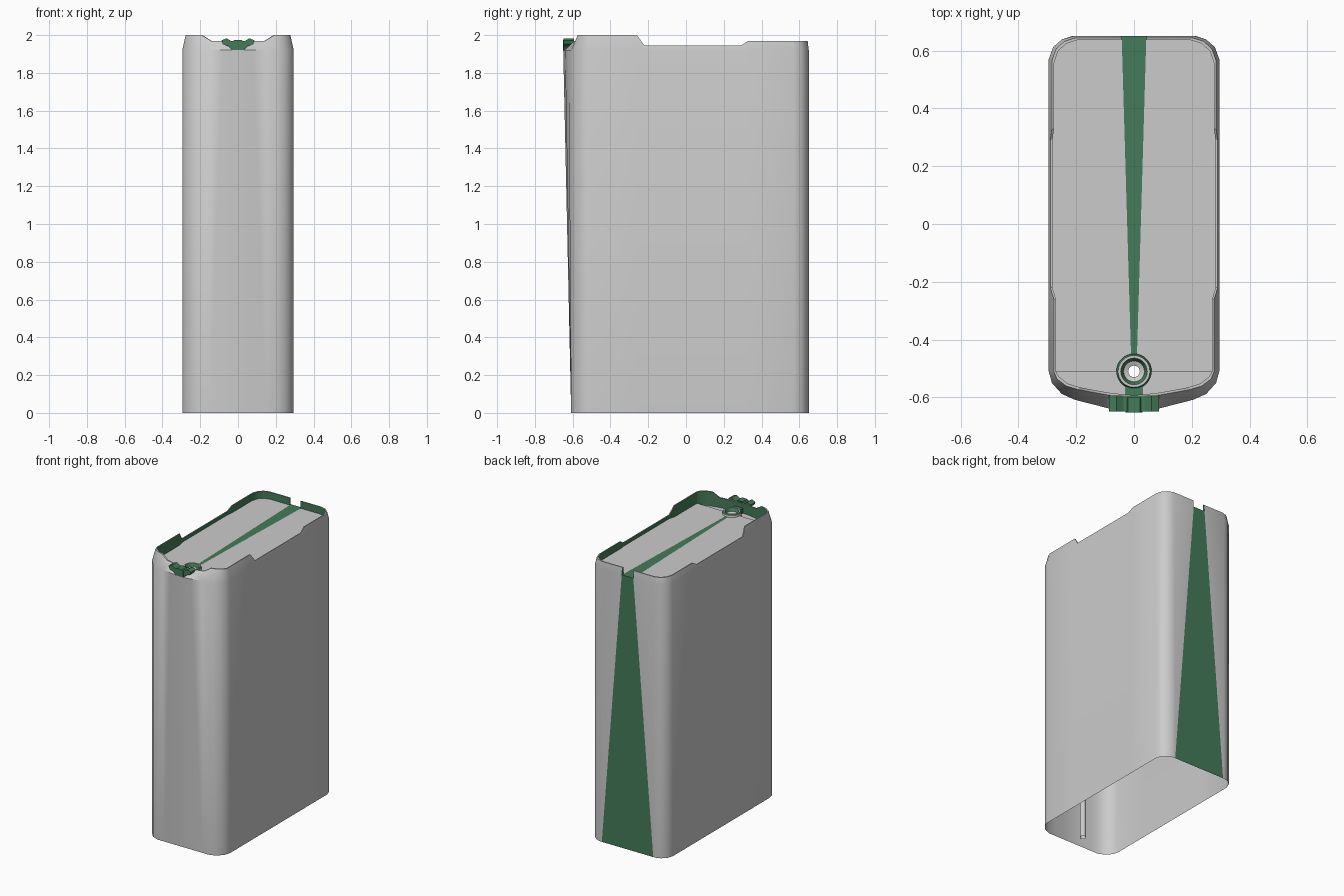
import bpy, bmesh, math

if "Cube" in bpy.data.objects:
    bpy.data.objects.remove(bpy.data.objects["Cube"])

green = bpy.data.materials.new("dark_green")
green.diffuse_color = (0.06, 0.2, 0.1, 1)
green.use_nodes = True
green.node_tree.nodes["Principled BSDF"].inputs["Base Color"].default_value = green.diffuse_color
grey = bpy.data.materials.new("plain_grey")
FLOOR, RECESS, HOLE_Y, RING_R = 1.92, 1.9, -0.51, 0.06


def finish(name, bm, mats, smooth=True, mirror=False):
    bmesh.ops.remove_doubles(bm, verts=bm.verts, dist=1e-5)
    bmesh.ops.recalc_face_normals(bm, faces=bm.faces)
    me = bpy.data.meshes.new(name)
    bm.to_mesh(me)
    bm.free()
    ob = bpy.data.objects.new(name, me)
    bpy.context.collection.objects.link(ob)
    for m in mats:
        me.materials.append(m)
    if mirror:
        ob.modifiers.new("mirror", 'MIRROR').use_clip = True
    if smooth:
        bpy.ops.object.select_all(action='DESELECT')
        bpy.context.view_layer.objects.active = ob
        ob.select_set(True)
        bpy.ops.object.shade_smooth_by_angle(angle=math.radians(32))
    return ob


def face(bm, pts, mat=0):
    f = bm.faces.new([bm.verts.new(p) for p in pts])
    f.material_index = mat


def strip(bm, a, b, mat=0):
    for i in range(len(a) - 1):
        face(bm, [a[i], a[i + 1], b[i + 1], b[i]], mat)


# half outline at shoulder height with rim height: back gap round to front centre
outline = [(.045, .65, 1.97), (.21, .65, 1.97), (.25, .638, 1.97), (.28, .612, 1.97),
           (.295, .57, 1.97), (.295, .33, 1.97), (.295, .29, 1.945), (.295, -.22, 1.945),
           (.295, -.26, 2), (.295, HOLE_Y, 2), (.284, -.55, 2), (.25, -.588, 2),
           (.205, -.608, 2), (.15, -.622, 1.97), (.08, -.64, 1.967), (0, -.65, 1.967)]
SPLIT = 9
bottom, shoulder, rim, lip, inner = [], [], [], [], []
for i, (x, y, z) in enumerate(outline):
    t = (z - FLOOR) / 0.08
    bottom.append((.2 if i == 0 else x, max(y, -.608), 0))
    shoulder.append((x, y, FLOOR))
    rx = x * (1 - .06 * t)
    ry = y + .05 * max(0, (HOLE_Y - y) / .14) - (.006 if y > .5 else 0)
    rim.append((rx, ry, z))
    lx = rx * .975
    ly = ry + (.008 if y < HOLE_Y else -.008 if y > .5 else 0)
    lip.append((lx, ly, z))
    inner.append((lx, ly, FLOOR if i <= SPLIT else RECESS))
bottom[1] = (.215, .65, 0)

bm = bmesh.new()
# outer wall, rim, inner wall
strip(bm, bottom, shoulder)
strip(bm, shoulder, rim)
strip(bm, rim, lip)
step_low = (inner[SPLIT][0], HOLE_Y, RECESS)
front_inner = [step_low] + inner[SPLIT + 1:]
strip(bm, lip[:SPLIT + 1], inner[:SPLIT + 1], 1)
strip(bm, lip[SPLIT:], front_inner, 1)
face(bm, [shoulder[0], rim[0], lip[0], inner[0]], 1)


# recessed lid around the filler hole
def arc(a0, a1, z, n=8):
    return [(RING_R * math.cos(a), HOLE_Y + RING_R * math.sin(a), z)
            for a in (math.radians(a0 + (a1 - a0) * k / n) for k in range(n + 1))]


face(bm, inner[:SPLIT + 1] + arc(0, 80, FLOOR))
face(bm, front_inner + arc(-90, 0, RECESS))
face(bm, [inner[SPLIT], step_low, (RING_R, HOLE_Y, RECESS), (RING_R, HOLE_Y, FLOOR)], 1)
finish("tank_body", bm, [grey, green], mirror=True)

# tapering green stripe on the back and lid
bm = bmesh.new()
face(bm, [(-.2, .65, 0), (-.045, .65, FLOOR), (.045, .65, FLOOR), (.2, .65, 0)])
a = arc(80, 100, FLOOR, 1)
face(bm, [(-.045, .65, FLOOR), a[1], a[0], (.045, .65, FLOOR)])
finish("tapered_stripe", bm, [green], smooth=False)


# turned parts: filler ring and drain pipe
def lathe(name, prof, mats, green_from, n=32):
    bm = bmesh.new()
    for k in range(n):
        a, b = (2 * math.pi * j / n for j in (k, k + 1))
        cols = [[(r * math.cos(q), HOLE_Y + r * math.sin(q), z) for r, z in prof] for q in (a, b)]
        for j in range(len(prof) - 1):
            face(bm, [cols[0][j], cols[1][j], cols[1][j + 1], cols[0][j + 1]],
                 1 if j in green_from else 0)
    finish(name, bm, mats)


lathe("filler_ring", [(.061, RECESS), (.061, 1.93), (.055, 1.94), (.046, 1.94), (.04, 1.93),
                      (.036, 1.918), (.02, 1.912)], [grey, green], {1, 3, 4})
lathe("drain_pipe", [(.02, 1.912), (.02, 0)], [grey], set())


# front spout clip: front profile pushed through the rim
def prism(name, half, y0, y1):
    pts = half + [(-x, z) for x, z in reversed(half) if x > 0]
    bm = bmesh.new()
    f = [(x, y0, z) for x, z in pts]
    b = [(x, y1, z) for x, z in pts]
    face(bm, f)
    face(bm, b)
    strip(bm, f + f[:1], b + b[:1])
    finish(name, bm, [green], smooth=False)


prism("spout_clip", [(0, 1.92), (.03, 1.92), (.048, 1.94), (.08, 1.952), (.087, 1.972),
                     (.06, 1.983), (.036, 1.968), (0, 1.968)], -.648, -.593)
prism("spout_channel", [(0, 1.922), (.03, 1.922), (.03, 1.962), (.02, 1.974), (0, 1.974)],
      -.652, -.6)
prism("spout_bridge", [(0, 1.9), (.03, 1.9), (.03, 1.935), (0, 1.935)], -.6, -.562)
